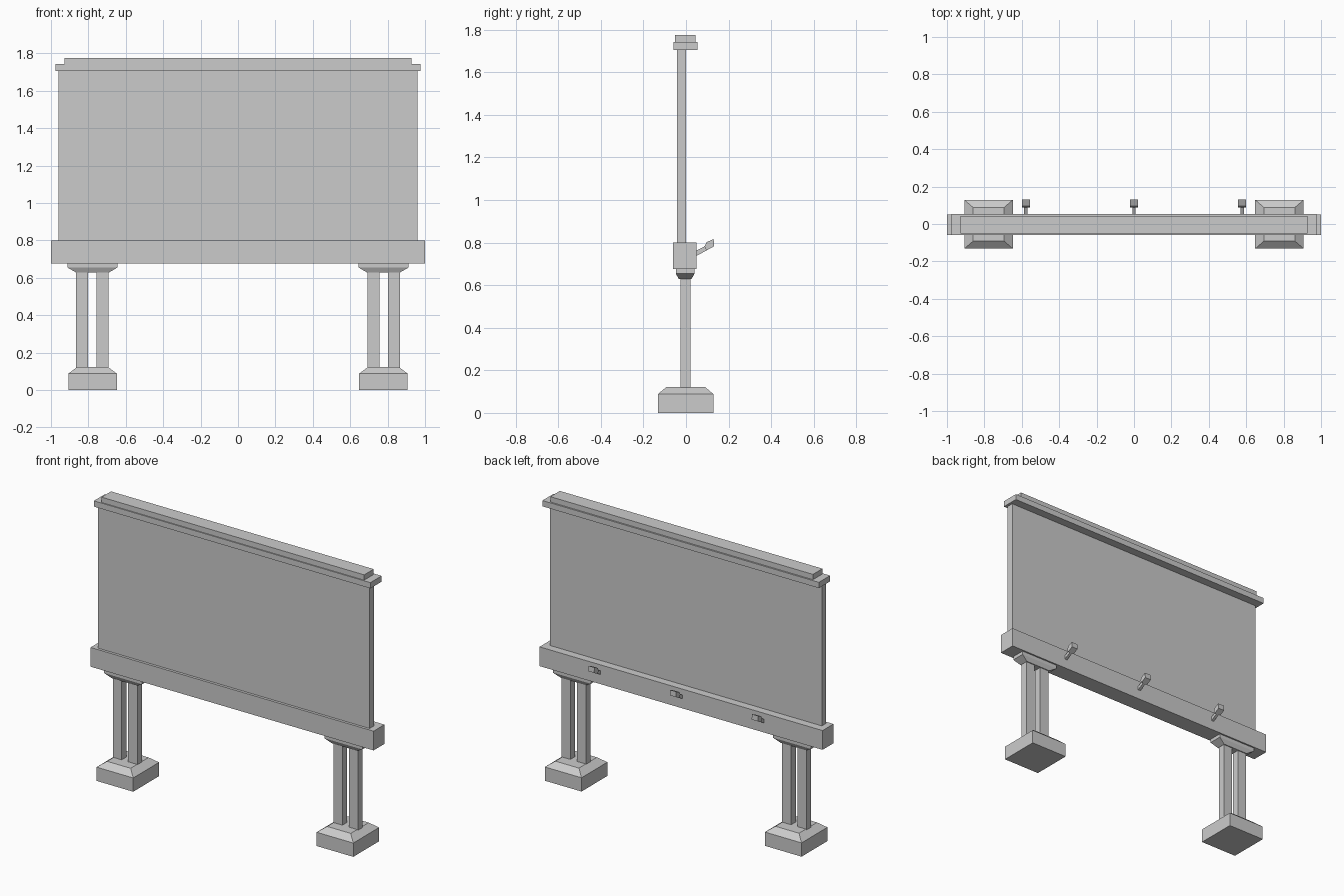
import bpy
import bmesh

cube = bpy.data.objects.get("Cube")
if cube:
    bpy.data.objects.remove(cube)

grey = bpy.data.materials.new("plain_grey")
grey.use_nodes = True
grey.diffuse_color = (0.6, 0.6, 0.6, 1)
grey.node_tree.nodes["Principled BSDF"].inputs["Base Color"].default_value = (0.6, 0.6, 0.6, 1)


def loft(name, rings):
    """Closed solid through a list of equal-length point rings."""
    bm = bmesh.new()
    loops = [[bm.verts.new(p) for p in ring] for ring in rings]
    bm.faces.new(loops[0])
    bm.faces.new(loops[-1])
    for a, b in zip(loops, loops[1:]):
        for i in range(len(a)):
            j = (i + 1) % len(a)
            bm.faces.new((a[i], a[j], b[j], b[i]))
    bmesh.ops.recalc_face_normals(bm, faces=bm.faces)
    mesh = bpy.data.meshes.new(name)
    bm.to_mesh(mesh)
    bm.free()
    mesh.materials.append(grey)
    obj = bpy.data.objects.new(name, mesh)
    bpy.context.collection.objects.link(obj)
    return obj


def rect(x0, x1, y0, y1, z, dx=0.0, dy=0.0):
    """Horizontal rectangle, inset by dx and dy."""
    x0, x1, y0, y1 = x0 + dx, x1 - dx, y0 + dy, y1 - dy
    return [(x0, y0, z), (x1, y0, z), (x1, y1, z), (x0, y1, z)]


def box(name, x0, x1, y0, y1, z0, z1):
    return loft(name, [rect(x0, x1, y0, y1, z0), rect(x0, x1, y0, y1, z1)])


def extrude_x(name, profile, x, width):
    """Side profile of (y, z) points extruded along x."""
    return loft(name, [[(x + s * width / 2, y, z) for y, z in profile] for s in (-1, 1)])


# Board, beam and two-step cap
box("board", -0.96, 0.96, -0.043, 0.0, 0.79, 1.71)
box("lower_beam", -1.0, 1.0, -0.06, 0.05, 0.677, 0.80)
box("cap_lower", -0.977, 0.977, -0.059, 0.054, 1.705, 1.742)
box("cap_upper", -0.928, 0.928, -0.052, 0.044, 1.742, 1.776)

# Support legs on both sides
for side, s in (("left", 1), ("right", -1)):
    def span(a, b):
        return sorted((s * a, s * b))

    foot = (*span(0.648, 0.907), -0.132, 0.129)
    loft(side + "_footing", [rect(*foot, 0), rect(*foot, 0.088),
                             rect(*foot, 0.122, 0.046, 0.04)])
    for label, a, b in (("inner", 0.692, 0.757), ("outer", 0.803, 0.866)):
        box(f"{side}_{label}_column", *span(a, b), -0.027, 0.02, 0.11, 0.64)
    head = (*span(0.644, 0.912), -0.048, 0.04)
    loft(side + "_bracket", [rect(*head, 0.629, 0.045, 0.014),
                             rect(*head, 0.655), rect(*head, 0.68)])

# Small lamps on arms behind the beam
arm = [(0.04, 0.733), (0.04, 0.758), (0.092, 0.784), (0.102, 0.766)]
lamp = [(0.087, 0.783), (0.097, 0.802), (0.13, 0.817), (0.132, 0.783), (0.096, 0.763)]
for label, x in (("left", 0.578), ("middle", 0.0), ("right", -0.578)):
    extrude_x(label + "_lamp_arm", arm, x, 0.018)
    extrude_x(label + "_lamp", lamp, x, 0.043)
